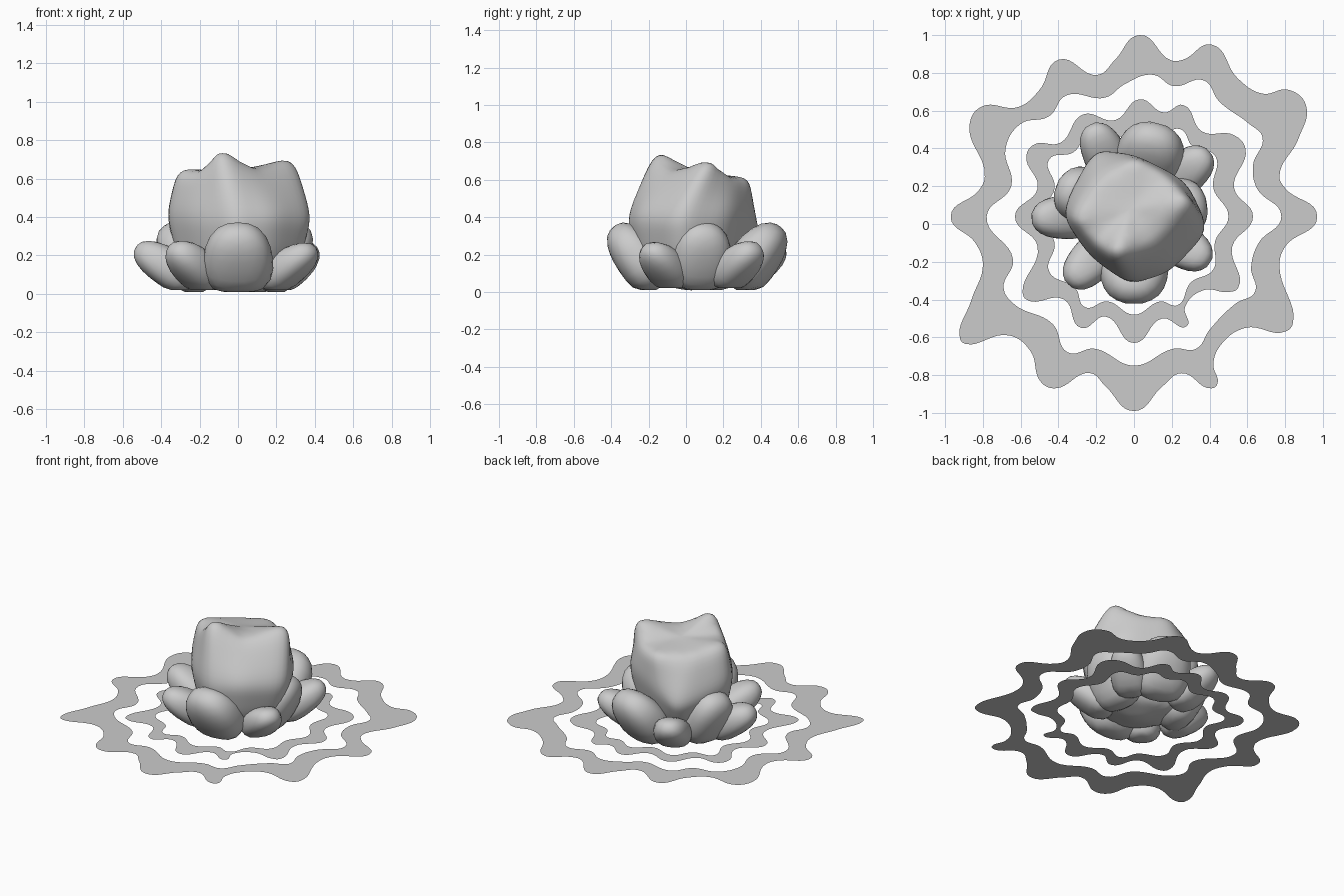
import bpy, bmesh, math
from mathutils import Vector, Matrix

if "Cube" in bpy.data.objects:
    bpy.data.objects.remove(bpy.data.objects["Cube"])

RING_Z = 0.043


def flat_ring(name, outer, inner):
    """Flat wavy band between two smooth closed outlines."""
    cu = bpy.data.curves.new(name, 'CURVE')
    cu.dimensions = '2D'
    cu.fill_mode = 'BOTH'
    cu.resolution_u = 8
    for pts in (outer, inner):
        s = cu.splines.new('BEZIER')
        s.bezier_points.add(len(pts) - 1)
        for bp, (x, y) in zip(s.bezier_points, pts):
            bp.co = (x, y, 0)
            bp.handle_left_type = bp.handle_right_type = 'AUTO'
        s.use_cyclic_u = True
    ob = bpy.data.objects.new(name, cu)
    ob.location.z = RING_Z
    bpy.context.collection.objects.link(ob)
    bpy.ops.object.select_all(action='DESELECT')
    ob.select_set(True)
    bpy.context.view_layer.objects.active = ob
    bpy.ops.object.convert(target='MESH')


def mesh_object(name, bm):
    bmesh.ops.recalc_face_normals(bm, faces=bm.faces)
    for f in bm.faces:
        f.smooth = True
    me = bpy.data.meshes.new(name)
    bm.to_mesh(me)
    bm.free()
    ob = bpy.data.objects.new(name, me)
    bpy.context.collection.objects.link(ob)
    return ob


def rock(name, tip, floor, half, lean):
    """Blunt pebble leaning outwards, its outermost point above tip.
    half = (thickness, width, length)."""
    a = math.radians(lean)
    reach = math.hypot(half[2] * math.sin(a), half[0] * math.cos(a))
    rise = math.hypot(half[2] * math.cos(a), half[0] * math.sin(a))
    d = Vector((tip[0], tip[1] - 0.05, 0))
    c = Vector((tip[0], tip[1], floor + rise)) - d.normalized() * reach
    bm = bmesh.new()
    bmesh.ops.create_icosphere(bm, subdivisions=3, radius=1)
    for v in bm.verts:
        p = v.co
        # slightly boxy body that narrows to the tip
        s = (abs(p.x) ** 2.5 + abs(p.y) ** 2.5 + abs(p.z) ** 2.5) ** (-1 / 2.5)
        p = p * min(s, 1.1)
        k = 1 - 0.14 * p.z
        v.co = (p.x * half[0] * k, p.y * half[1] * k, p.z * half[2])
    bm.transform(Matrix.Translation(c) @ Matrix.Rotation(math.atan2(d.y, d.x), 4, 'Z')
                 @ Matrix.Rotation(a, 4, 'Y'))
    for v in bm.verts:
        v.co.z = max(v.co.z, floor)
    mesh_object(name, bm)


# Central lump: rings of eight points, with raised corners on the rim
mid = [(-.02, -.335, .40), (.20, -.265, .42), (.41, -.04, .40), (.29, .23, .42),
       (.00, .375, .40), (-.22, .41, .32), (-.40, .06, .42), (-.24, -.18, .40)]
rim = [(-.10, -.18, .78), (.11, -.10, .645), (.32, .13, .725), (.17, .26, .61),
       (.00, .36, .61), (-.20, .24, .61), (-.335, .03, .655), (-.22, -.10, .64)]
rings = [[(x * .60, y * .60, .05) for x, y, z in mid],
         [(x * .86, y * .86, .20) for x, y, z in mid], mid, rim]
bm = bmesh.new()
vr = [[bm.verts.new(p) for p in r] for r in rings]
for a, b in zip(vr, vr[1:]):
    for i in range(8):
        j = (i + 1) % 8
        bm.faces.new((a[i], a[j], b[j], b[i]))
for r, c in ((vr[0], (0, 0.03, 0.0)), (vr[-1], (-.02, .08, .64))):
    cv = bm.verts.new(c)
    for i in range(8):
        bm.faces.new((r[i], r[(i + 1) % 8], cv))
bmesh.ops.subdivide_edges(bm, edges=bm.edges[:], cuts=1, use_grid_fill=True)
lump = mesh_object("central_lump", bm)
sub = lump.modifiers.new("smooth", 'SUBSURF')
sub.levels = sub.render_levels = 2

# Large leaning rocks around the lump
for i, (tip, half, lean) in enumerate([
        ((0, -.42), (.125, .18, .205), 38), ((.385, .10), (.12, .165, .20), 32),
        ((.13, .53), (.125, .18, .205), 38), ((-.41, .20), (.12, .155, .20), 33)]):
    rock(f"large_rock_{i + 1}", tip, .01, half, lean)

# Small outer rocks
for i, (tip, top) in enumerate([
        ((-.54, .03), .11), ((-.345, -.32), .11), ((.40, -.205), .10),
        ((.40, .38), .105), ((-.23, .525), .10)]):
    rock(f"small_rock_{i + 1}", tip, .02, (top * .9, .115, .18), 58)

# Outer wavy ring
flat_ring("outer_ring", [
    (.03, 1.0), (.20, .865), (.26, .87), (.41, .95), (.55, .77), (.68, .69), (.82, .71),
    (.91, .63), (.87, .45), (.77, .25), (.80, .19), (.97, .04), (.80, -.12), (.77, -.21),
    (.84, -.53), (.80, -.57), (.59, -.55), (.46, -.64), (.42, -.74), (.44, -.85),
    (.41, -.87), (.25, -.79), (.15, -.86), (0, -.99), (-.15, -.86), (-.23, -.79),
    (-.42, -.87), (-.49, -.84), (-.55, -.67), (-.66, -.59), (-.89, -.635), (-.92, -.61),
    (-.86, -.4), (-.80, -.21), (-.84, -.10), (-.97, .04), (-.82, .18), (-.79, .25),
    (-.87, .53), (-.81, .62), (-.61, .62), (-.50, .71), (-.40, .87), (-.19, .79),
    (-.10, .87)], [
    (.10, .79), (.21, .73), (.37, .76), (.45, .65), (.61, .53), (.68, .46), (.63, .31),
    (.65, .19), (.78, .04), (.66, -.10), (.62, -.23), (.64, -.36), (.54, -.42),
    (.40, -.56), (.33, -.66), (.21, -.66), (0, -.75), (-.21, -.66), (-.35, -.68),
    (-.43, -.53), (-.64, -.42), (-.69, -.34), (-.64, -.19), (-.78, .04), (-.65, .20),
    (-.68, .40), (-.60, .53), (-.45, .57), (-.36, .68), (-.15, .67), (-.05, .74)])

# Inner wavy ring
flat_ring("inner_ring", [
    (.03, .66), (.16, .59), (.26, .63), (.36, .49), (.53, .47), (.59, .40), (.53, .19),
    (.63, .04), (.52, -.12), (.55, -.34), (.50, -.36), (.37, -.35), (.27, -.44),
    (.28, -.54), (.15, -.50), (0, -.63), (-.15, -.49), (-.28, -.55), (-.37, -.40),
    (-.57, -.40), (-.59, -.36), (-.51, -.12), (-.63, .04), (-.51, .19), (-.57, .36),
    (-.53, .42), (-.39, .43), (-.27, .58), (-.10, .55)], [
    (.05, .54), (.15, .49), (.25, .50), (.31, .41), (.43, .36), (.42, .19), (.50, .04),
    (.43, -.09), (.42, -.24), (.30, -.31), (.23, -.43), (.14, -.41), (0, -.48),
    (-.14, -.41), (-.26, -.44), (-.31, -.34), (-.45, -.25), (-.42, -.10), (-.50, .04),
    (-.42, .19), (-.45, .34), (-.32, .38), (-.23, .49), (-.08, .46)])
